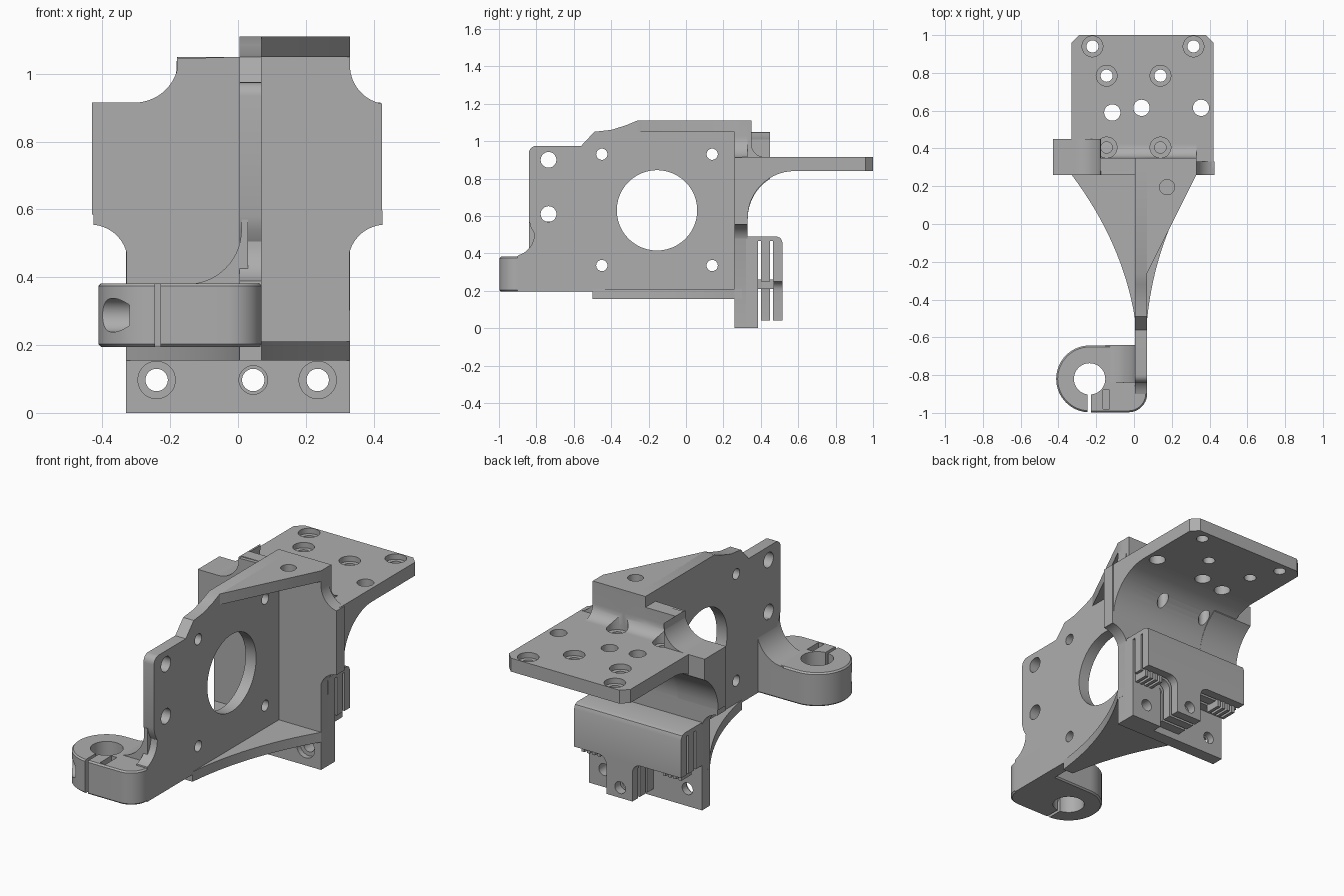
import bpy, bmesh
from math import sin, cos, radians

if "Cube" in bpy.data.objects:
    bpy.data.objects.remove(bpy.data.objects["Cube"])

GREY = (0.42, 0.42, 0.42, 1)
mat = bpy.data.materials.new("plain grey")
mat.use_nodes = True
mat.diffuse_color = GREY
mat.node_tree.nodes["Principled BSDF"].inputs["Base Color"].default_value = GREY


def arc(u, v, r, start, end, n=14):
    steps = [radians(start + (end - start) * i / n) for i in range(n + 1)]
    return [(u + r * cos(a), v + r * sin(a)) for a in steps]


def circle(u, v, r):
    return arc(u, v, r, 0, 352.5, 47)


def bezier(a, b, c, n=16):
    ts = [i / n for i in range(n + 1)]
    return [tuple((1 - t) ** 2 * p + 2 * t * (1 - t) * q + t * t * s
                  for p, q, s in zip(a, b, c)) for t in ts]


def rect(u0, u1, v0, v1):
    return [(u0, v0), (u1, v0), (u1, v1), (u0, v1)]


def prism(name, axis, lo, hi, outline):
    """Extrude an outline along an axis; x uses (y, z), y uses (x, z), z uses (x, y)."""
    place = {"x": lambda u, v, w: (w, u, v),
             "y": lambda u, v, w: (u, w, v),
             "z": lambda u, v, w: (u, v, w)}[axis]
    bm = bmesh.new()
    rings = [[bm.verts.new(place(u, v, w)) for u, v in outline] for w in (lo, hi)]
    bm.faces.new(rings[0])
    bm.faces.new(rings[1])
    n = len(outline)
    for i in range(n):
        j = (i + 1) % n
        bm.faces.new((rings[0][i], rings[0][j], rings[1][j], rings[1][i]))
    bmesh.ops.recalc_face_normals(bm, faces=bm.faces)
    mesh = bpy.data.meshes.new(name)
    bm.to_mesh(mesh)
    bm.free()
    mesh.materials.append(mat)
    ob = bpy.data.objects.new(name, mesh)
    bpy.context.collection.objects.link(ob)
    return ob


def cut(axis, lo, hi, outline, *parts):
    """Subtract an extruded outline from each part, then discard the cutter."""
    cutter = prism("cutter", axis, lo, hi, outline)
    cutter.hide_render = True
    for part in parts:
        mod = part.modifiers.new("cut", "BOOLEAN")
        mod.operation, mod.solver, mod.object = "DIFFERENCE", "EXACT", cutter
        bpy.context.view_layer.objects.active = part
        bpy.ops.object.modifier_apply(modifier=mod.name)
    bpy.data.objects.remove(cutter)


# Upright motor plate with stepped top edge
motor_plate = prism("motor_plate", "x", 0.005, 0.07,
                    [(0.3, 0.155), (-0.5, 0.155), (-0.5, 0.195), (-0.9, 0.195), (-0.9, 0.385)]
                    + arc(-0.93, 0.505, 0.12, 285, 360, 8)
                    + [(-0.83, 0.54), (-0.84, 0.58)]
                    + arc(-0.8, 0.935, 0.04, 180, 90, 6)
                    + [(-0.56, 0.975), (-0.49, 1.05), (-0.4, 1.06), (-0.32, 1.085),
                       (-0.26, 1.11), (0.3, 1.11)])
cut("x", -1, 1, circle(-0.155, 0.63, 0.215), motor_plate)
for y in (-0.45, 0.14):
    for z in (0.335, 0.93):
        cut("x", -1, 1, circle(y, z, 0.03), motor_plate)
for z in (0.61, 0.9):
    cut("x", -1, 1, circle(-0.735, z, 0.042), motor_plate)

# Triangular gussets, above and below
top_gusset = prism("top_gusset", "z", 1.05, 1.11,
                   [(0.06, -0.26), (0.07, -0.26), (0.33, 0.26), (0.33, 0.3), (0.06, 0.3)])
cut("z", 1, 1.2, circle(0.175, 0.195, 0.04), top_gusset)
prism("bottom_gusset", "z", 0.155, 0.21,
      bezier((-0.33, 0.26), (-0.06, -0.1), (0.005, -0.5))
      + bezier((0.07, -0.5), (0.11, -0.1), (0.33, 0.26))
      + [(0.33, 0.3), (-0.33, 0.3)])

# Back wall with scooped shoulders and side ears
wall = prism("back_wall", "y", 0.26, 0.33,
             [(-0.33, 0), (0.33, 0)]
             + arc(0.435, 0.445, 0.11, 164, 95)
             + arc(0.445, 1.025, 0.115, 260, 180)
             + [(0.33, 1.11), (0.005, 1.11), (0.005, 1.05)]
             + arc(-0.305, 1.045, 0.13, 0, -90)
             + [(-0.43, 0.915)] + arc(-0.435, 0.445, 0.11, 85, 16))
ear = prism("side_ear", "y", 0.26, 0.45,
            [(-0.18, 0.585), (-0.43, 0.585), (-0.43, 0.915)]
            + arc(-0.305, 1.045, 0.13, -90, 0) + [(-0.18, 1.05)])
cut("x", -1, 1, circle(0.58, 0.585, 0.25), ear)

# Mounting platform, curved support below and fillet above
platform = prism("platform", "z", 0.84, 0.915,
                 [(-0.33, 0.3), (0.42, 0.3), (0.42, 0.96), (0.38, 1),
                  (-0.29, 1), (-0.33, 0.96)])
support = prism("platform_support", "x", -0.33, 0.42,
                [(0.3, 0.56), (0.33, 0.56)] + arc(0.58, 0.59, 0.25, 180, 90)
                + [(0.58, 0.87), (0.3, 0.87)])
ridges = [prism(name, "x", lo, hi,
                [(0.28, top), (0.28, 0.9), (0.42, 0.9)]
                + arc(0.42, 0.985, 0.07, 270, 180) + [(0.35, top)])
          for name, lo, hi, top in (("high_ridge", 0.005, 0.33, 1.11),
                                    ("low_ridge", -0.18, 0.005, 1.05))]

# Platform screw holes
for x, y in ((-0.22, 0.94), (0.315, 0.94), (-0.145, 0.785), (0.14, 0.785)):
    cut("z", 0.7, 1, circle(x, y, 0.032), platform)
    cut("z", 0.885, 1, circle(x, y, 0.055), platform)
for x, y in ((-0.115, 0.59), (0.04, 0.615), (0.355, 0.615)):
    cut("z", 0.7, 1, circle(x, y, 0.043), platform, support)
for x in (-0.145, 0.14):
    cut("z", 0.5, 1, circle(x, 0.405, 0.03), platform, support)
    cut("z", 0.885, 1.2, circle(x, 0.405, 0.055), platform, wall, *ridges)

# Belt holder: wide arms, centre tongue, two full-width slots
holder = prism("belt_holder", "y", 0.32, 0.515,
               [(-0.33, 0.25)] + arc(-0.08, 0.2, 0.05, 90, 0, 6)
               + [(-0.03, 0.04), (0.13, 0.04)] + arc(0.18, 0.2, 0.05, 180, 90, 6)
               + [(0.33, 0.25), (0.33, 0.49), (-0.33, 0.49)])
cut("x", -1, 1, [(0.485, 0.5), (0.485, 0.49), (0.506, 0.482), (0.515, 0.46), (0.53, 0.46),
                 (0.53, 0.5)], holder)
for y in (0.385, 0.45):
    cut("x", -1, 1, rect(y, y + 0.015, 0, 0.465), holder)
foot = prism("screw_foot", "y", 0.32, 0.385,
             [(0.14, 0), (0.33, 0), (0.33, 0.26), (0.19, 0.26)]
             + arc(0.19, 0.21, 0.05, 90, 180, 6))

# Belt teeth under both arms
for side, start in (("left", 0.2), ("right", -0.3)):
    for i in range(4):
        x = start + i * 0.032
        prism(f"{side}_belt_tooth_{i}", "x", x, x + 0.018, rect(0.38, 0.47, 0.21, 0.26))

# Lower wall screw holes
for x, rim in ((-0.24, 0.055), (0.045, 0.042), (0.235, 0.055)):
    cut("y", 0, 1, circle(x, 0.097, 0.033), wall, holder, foot)
    cut("y", 0.2, 0.29, circle(x, 0.097, rim), wall)

# Rod clamp with bore, slit, bolt hole and nut pocket
clamp = prism("rod_clamp", "z", 0.195, 0.382,
              arc(-0.235, -0.82, 0.177, 90, 270, 28)
              + arc(-0.03, -0.897, 0.1, 270, 360) + [(0.07, -0.64)])
bevel = clamp.modifiers.new("edge", "BEVEL")
bevel.width, bevel.segments, bevel.limit_method = 0.008, 1, "ANGLE"
bevel.angle_limit = radians(60)
bpy.context.view_layer.objects.active = clamp
bpy.ops.object.modifier_apply(modifier=bevel.name)
cut("z", 0, 1, circle(-0.235, -0.82, 0.083), clamp)
cut("z", 0, 1, rect(-0.245, -0.228, -1.1, -0.82), clamp)
cut("x", -0.5, -0.32, circle(-0.935, 0.288, 0.05), clamp)
cut("x", -0.5, -0.1, circle(-0.935, 0.288, 0.028), clamp)
cut("z", 0.24, 0.5, rect(-0.165, -0.13, -0.98, -0.88), clamp)

# Curved web joining clamp to motor plate
prism("clamp_web", "y", -0.84, -0.64,
      arc(-0.15, 0.54, 0.16, 270, 360) + [(0.01, 0.57), (0.03, 0.57), (0.03, 0.36), (-0.15, 0.36)])

bpy.ops.object.select_all(action="DESELECT")
for ob in bpy.context.collection.objects:
    if ob.type == "MESH" and mat.name in ob.data.materials:
        ob.select_set(True)
        bpy.context.view_layer.objects.active = ob
bpy.ops.object.shade_smooth_by_angle(angle=radians(30))
